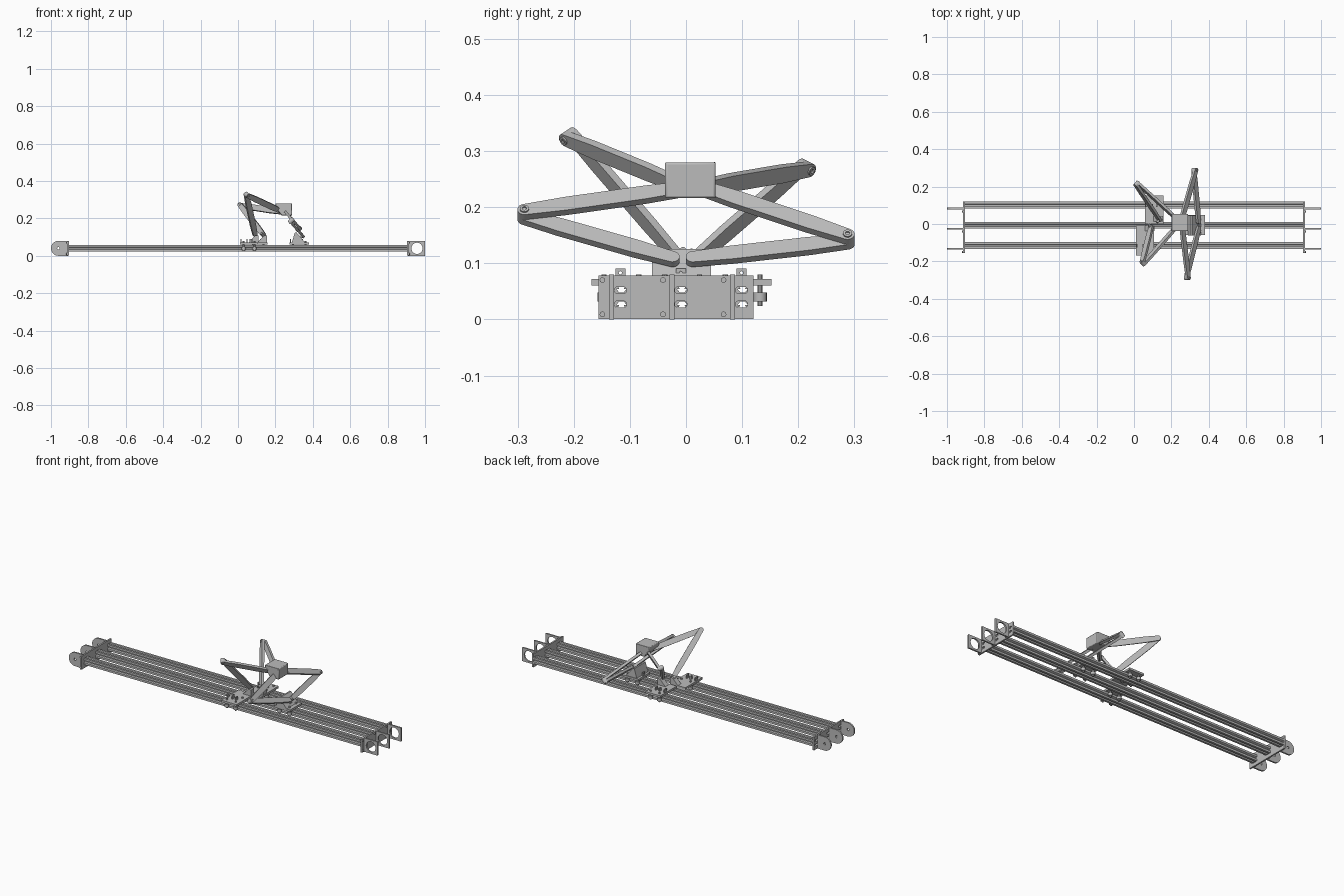
import bpy, bmesh, math
from mathutils import Vector, Matrix

if "Cube" in bpy.data.objects:
    bpy.data.objects.remove(bpy.data.objects["Cube"])

metal = bpy.data.materials.new("light_grey_metal")
metal.diffuse_color = (0.5, 0.5, 0.5, 1)
metal.use_nodes = True
metal.node_tree.nodes["Principled BSDF"].inputs["Base Color"].default_value = metal.diffuse_color
X, Y, Z = Vector((1, 0, 0)), Vector((0, 1, 0)), Vector((0, 0, 1))


def arc(cx, cy, r, a0=0, a1=360, n=20):
    steps = n if a1 - a0 >= 360 else n + 1
    return [(cx + r * math.cos(math.radians(a0 + (a1 - a0) * i / n)),
             cy + r * math.sin(math.radians(a0 + (a1 - a0) * i / n))) for i in range(steps)]


def rect(x0, x1, y0, y1):
    return [(x0, y0), (x1, y0), (x1, y1), (x0, y1)]


def slot(cx, cy, half, r):
    return arc(cx + half - r, cy, r, -90, 90, 8) + arc(cx - half + r, cy, r, 90, 270, 8)


def extrude(name, loops, thick, origin=(0, 0, 0), xa=X, ya=Y):
    """Extrude an outline (with holes) symmetrically about its plane."""
    cu = bpy.data.curves.new(name, 'CURVE')
    cu.dimensions, cu.fill_mode, cu.extrude = '2D', 'BOTH', thick / 2
    for pts in loops:
        sp = cu.splines.new('POLY')
        sp.points.add(len(pts) - 1)
        for p, (a, b) in zip(sp.points, pts):
            p.co = (a, b, 0, 1)
        sp.use_cyclic_u = True
    tmp = bpy.data.objects.new(name + "_curve", cu)
    bpy.context.collection.objects.link(tmp)
    dg = bpy.context.evaluated_depsgraph_get()
    me = bpy.data.meshes.new_from_object(tmp.evaluated_get(dg))
    bpy.data.objects.remove(tmp)
    bpy.data.curves.remove(cu)
    bm = bmesh.new()
    bm.from_mesh(me)
    bmesh.ops.remove_doubles(bm, verts=bm.verts, dist=1e-5)
    bmesh.ops.recalc_face_normals(bm, faces=bm.faces)
    bm.to_mesh(me)
    bm.free()
    m = Matrix((xa, ya, xa.cross(ya))).transposed().to_4x4()
    me.transform(Matrix.Translation(origin) @ m)
    me.materials.clear()
    me.materials.append(metal)
    ob = bpy.data.objects.new(name, me)
    bpy.context.collection.objects.link(ob)
    for o in bpy.context.selected_objects:
        o.select_set(False)
    ob.select_set(True)
    bpy.context.view_layer.objects.active = ob
    bpy.ops.object.shade_smooth_by_angle(angle=math.radians(35))
    return ob


def box(name, x0, x1, y0, y1, z0, z1):
    return extrude(name, [rect(x0, x1, y0, y1)], z1 - z0, (0, 0, (z0 + z1) / 2))


def disc(name, r, z0, z1, x, y, n=16):
    return extrude(name, [arc(0, 0, r, n=n)], z1 - z0, (x, y, (z0 + z1) / 2))


# Slotted rails: one quarter of the section repeated four times
RAILS = (-0.115, -0.007, 0.101)
section = []
quarter = [(0.018, -0.018), (0.018, -0.006), (0.014, -0.004), (0.014, -0.009), (0.008, -0.004),
           (0.008, 0.004), (0.014, 0.009), (0.014, 0.004), (0.018, 0.006)]
for k in range(4):
    c, s = round(math.cos(k * math.pi / 2)), round(math.sin(k * math.pi / 2))
    section += [(c * a - s * b, s * a + c * b) for a, b in quarter]
for y in RAILS:
    extrude("rail", [section], 1.81, (0, y, 0.04), Y, Z)

# End plates with slots, and screws
for sx in (-1, 1):
    holes = [slot(y - 0.002, z, 0.011, 0.006) for y in RAILS for z in (0.027, 0.052)]
    extrude("end_plate", [rect(-0.156, 0.12, 0.001, 0.078)] + holes, 0.009,
            (sx * 0.909, 0, 0), Y, Z)
    for y in RAILS:
        for z in (0.009, 0.07):
            extrude("end_screw", [arc(0, 0, 0.005, n=10)], 0.007, (sx * 0.915, y - 0.034, z), Y, Z)

# Pulley arms (rounded) on one end, motor arms (square) on the other
for y in RAILS:
    ya = y - 0.018
    pulley = [(-0.91, 0), (-0.91, 0.08)] + arc(-0.96, 0.04, 0.04, 90, 270, 16)
    extrude("pulley_arm", [pulley, arc(-0.96, 0.04, 0.007, n=12)], 0.009, (0, ya, 0), X, Z)
    extrude("motor_arm", [rect(0.91, 1.0, 0, 0.08), arc(0.957, 0.04, 0.03, n=24)], 0.009,
            (0, ya, 0), X, Z)

# Carriages: plate, wheels on both sides of the rail, bolts and belt tab
# (name, rail y, x range, y range)
for name, ry, x0, x1, y0, y1 in (("front", RAILS[0], 0.01, 0.108, -0.168, -0.008),
                                 ("middle", RAILS[1], 0.275, 0.38, -0.06, 0.048),
                                 ("back", RAILS[2], 0.06, 0.157, 0.0, 0.152)):
    box(name + "_carriage_plate", x0, x1, y0, y1, 0.06, 0.072)
    for x in (x0 + 0.02, x1 - 0.02):
        for s in (-1, 1):
            y = ry + s * 0.031
            disc(name + "_wheel", 0.012, 0.032, 0.048, x, y)
            disc(name + "_axle", 0.005, 0.024, 0.08, x, y, 10)
    for x in (x0 + 0.006, x0 + 0.038, x1 - 0.035):
        extrude(name + "_belt_tab", [rect(-0.009, 0.009, 0.07, 0.091), arc(0, 0.083, 0.003, n=8)],
                0.007, (x, ry - 0.002, 0), Y, Z)

# Pivot brackets on the carriages
wedge = [(0.288, 0.071), (0.358, 0.071), (0.313, 0.125), (0.304, 0.125)]
extrude("middle_pivot_bracket", [wedge], 0.105, (0, -0.008, 0), X, Z)
for name, x, y in (("front", 0.092, -0.022), ("back", 0.138, 0.028)):
    side = [(x - 0.035, 0.071), (x + 0.018, 0.071), (x + 0.018, 0.108), (x, 0.108)]
    extrude(name + "_pivot_bracket", [side], 0.03, (0, y, 0), X, Z)

# Head block carried by the arms
head = extrude("head_block", [[(0.2, 0.26), (0.232, 0.216), (0.29, 0.216), (0.29, 0.28), (0.2, 0.28)]],
               0.09, (0, 0.008, 0), X, Z)
bev = head.modifiers.new("soft_edges", 'BEVEL')
bev.width, bev.segments = 0.004, 2

T = 0.014  # thickness of one link


def link(name, a, b, n, offset):
    """Flat rounded link, slightly wider in its middle."""
    d = b - a
    length, xa = d.length, d.normalized()
    w = 0.0155
    out = (arc(length, 0, 0.0125, -90, 90, 10) + [(length * 0.75, w), (length * 0.25, w)] +
           arc(0, 0, 0.0125, 90, 270, 10) + [(length * 0.25, -w), (length * 0.75, -w)])
    extrude(name, [out], T, a + n * offset, xa, n.cross(xa))


def leg(name, base, elbow, tip):
    """Two stacked links with pins at the three joints."""
    base, elbow, tip = Vector(base), Vector(elbow), Vector(tip)
    n = (elbow - base).cross(tip - base).normalized()
    if n.x + n.z < 0:
        n = -n
    link(name + "_lower_link", base, elbow, n, -T / 2)
    link(name + "_upper_link", elbow, tip, n, T / 2)
    xa = (elbow - base).normalized()
    ya = n.cross(xa)
    extrude(name + "_elbow_pin", [arc(0, 0, 0.008), arc(0, 0, 0.004, n=12)], 2 * T + 0.006, elbow, xa, ya)
    extrude(name + "_base_pin", [arc(0, 0, 0.007)], 2 * T, base - n * T, xa, ya)
    extrude(name + "_head_pin", [arc(0, 0, 0.007)], 2 * T, tip + n * T / 2, xa, ya)


leg("front_leg", (0.095, -0.022, 0.11), (0.048, -0.208, 0.325), (0.22, -0.012, 0.245))
leg("back_leg", (0.14, 0.028, 0.11), (0.015, 0.213, 0.27), (0.22, 0.025, 0.238))
leg("middle_front_leg", (0.351, -0.024, 0.112), (0.285, -0.288, 0.187), (0.25, 0.0, 0.228))
leg("middle_back_leg", (0.351, 0.012, 0.112), (0.325, 0.288, 0.143), (0.248, 0.02, 0.232))
